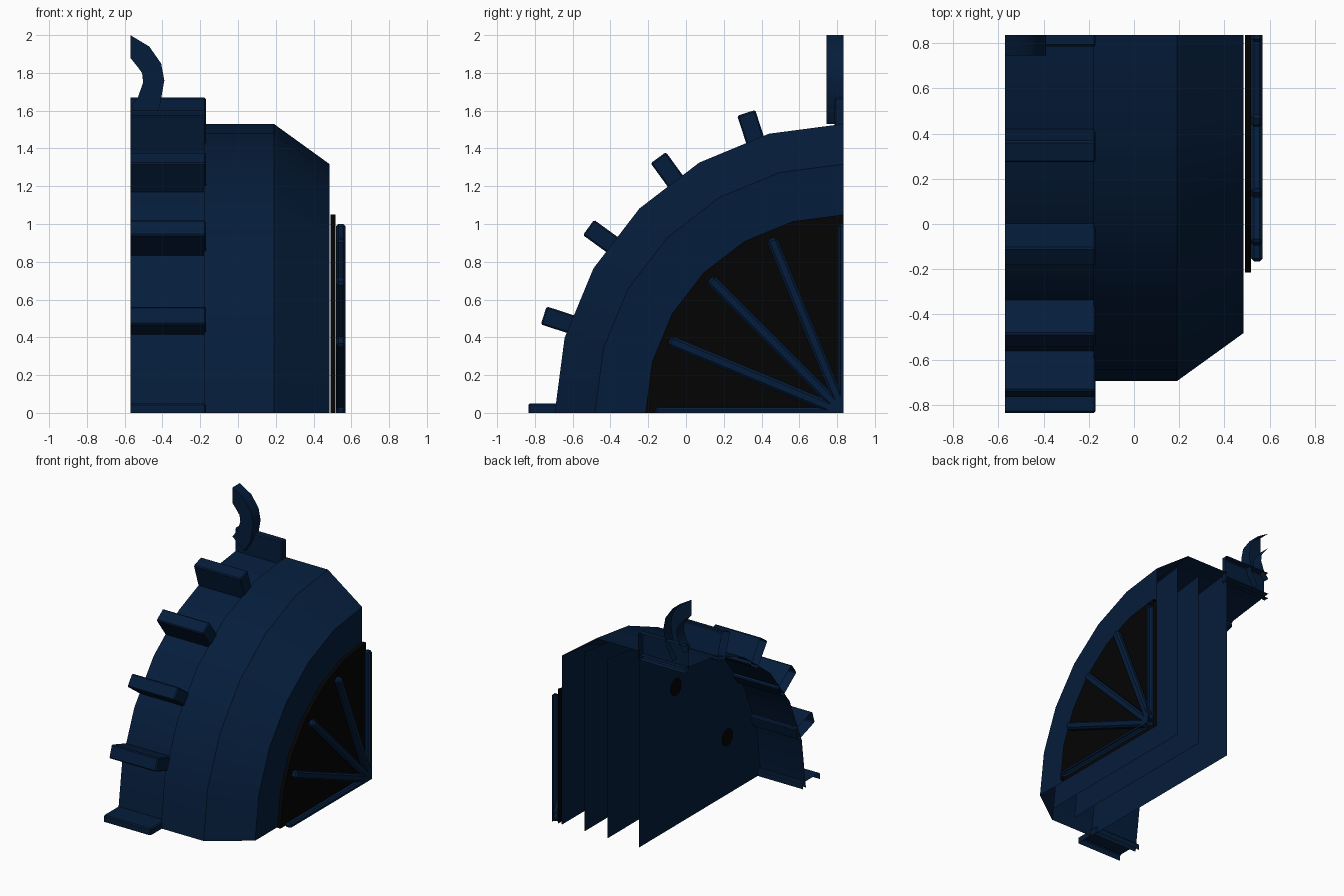
import bpy, bmesh, math
from mathutils import Vector, Matrix

if "Cube" in bpy.data.objects:
    bpy.data.objects.remove(bpy.data.objects["Cube"])

CY = 0.835      # axle runs along x at y = CY, z = 0
X0 = -0.57      # open inner cut


def material(name, rgb):
    m = bpy.data.materials.new(name)
    m.diffuse_color = (*rgb, 1)
    m.use_nodes = True
    m.node_tree.nodes["Principled BSDF"].inputs["Base Color"].default_value = m.diffuse_color
    return m


navy = material("navy", (0.0015, 0.012, 0.043))
black = material("black", (0.001, 0.001, 0.001))


def finish(bm, name, mat):
    """Keep only the open quarter (y < CY, z > 0, x > X0) and make an object."""
    for co, no in (((0, CY, 0), (0, 1, 0)), ((0, 0, 0), (0, 0, -1)), ((X0, 0, 0), (-1, 0, 0))):
        bmesh.ops.bisect_plane(bm, geom=bm.verts[:] + bm.edges[:] + bm.faces[:], dist=1e-5,
                               plane_co=co, plane_no=no, clear_outer=True)
    me = bpy.data.meshes.new(name)
    for f in bm.faces:
        f.smooth = True
    bm.to_mesh(me)
    bm.free()
    me.set_sharp_from_angle(angle=math.radians(28))
    me.materials.append(mat)
    ob = bpy.data.objects.new(name, me)
    bpy.context.collection.objects.link(ob)
    return ob


def at(x, r, deg):
    a = math.radians(deg)
    return Vector((x, CY - r * math.cos(a), r * math.sin(a)))


def revolve(name, profile, mat):
    """Quarter turn of (x, radius) points in six facets; radius 0 closes a disc."""
    bm = bmesh.new()
    rings = [[bm.verts.new(at(x, r, 15 * i)) for i in range(7)] for x, r in profile]
    for a, b in zip(rings, rings[1:]):
        for i in range(6):
            bm.faces.new((a[i], a[i + 1], b[i + 1], b[i]))
    bmesh.ops.remove_doubles(bm, verts=bm.verts[:], dist=1e-5)
    bmesh.ops.recalc_face_normals(bm, faces=bm.faces[:])
    return finish(bm, name, mat)


def radial_bar(name, x1, x2, r1, r2, half, deg, bevel):
    """Bevelled bar pointing outward from the axle at an angle."""
    bm = bmesh.new()
    bmesh.ops.create_cube(bm, size=1)
    bmesh.ops.scale(bm, vec=(x2 - x1, r2 - r1, 2 * half), verts=bm.verts)
    bmesh.ops.bevel(bm, geom=bm.edges[:], offset=bevel, segments=1, affect='EDGES')
    bmesh.ops.translate(bm, vec=((x1 + x2) / 2, -(r1 + r2) / 2, 0), verts=bm.verts)
    turn = Matrix.Rotation(math.radians(-deg), 4, 'X')
    bmesh.ops.transform(bm, matrix=Matrix.Translation((0, CY, 0)) @ turn, verts=bm.verts)
    return finish(bm, name, navy)


# Housing shell with tapered end, recessed rear band, and inner partition plates
revolve("housing", [(-0.18, 0), (-0.18, 1.53), (0.19, 1.53), (0.485, 1.317), (0.485, 0)], navy)
revolve("rear_band", [(X0, 1.497), (-0.18, 1.497)], navy)
for n, x in enumerate((0.09, 0.29)):
    revolve(f"inner_plate_{n + 1}", [(x, 1.40), (x, 0)], navy)

# Dark end disc with radial spokes
revolve("grille_disc", [(0.49, 0), (0.49, 1.05), (0.517, 1.05), (0.517, 0)], black)
for n in range(5):
    radial_bar(f"spoke_{n + 1}", 0.518, 0.569, -0.02, 1.0, 0.029, 22.5 * n, 0.013)

# Cooling fins around the rear band
for n in range(6):
    radial_bar(f"fin_{n + 1}", X0 - 0.2, -0.17, 1.46, 1.67, 0.05, 18 * n, 0.008)

# Dark holes in the back plate
for n, deg in enumerate((22.5, 67.5)):
    bm = bmesh.new()
    bmesh.ops.create_cone(bm, cap_ends=True, segments=12, radius1=0.065, radius2=0.065, depth=0.008)
    bmesh.ops.rotate(bm, matrix=Matrix.Rotation(math.pi / 2, 3, 'Y'), verts=bm.verts)
    bmesh.ops.translate(bm, vec=at(-0.185, 1.17, deg), verts=bm.verts)
    finish(bm, f"bolt_hole_{n + 1}", black)

# Lifting eye: flat-sided band swept along a half loop
outer = [(-0.66, 2.0), (-0.57, 2.0), (-0.47, 1.94), (-0.407, 1.85), (-0.39, 1.76), (-0.415, 1.62), (-0.47, 1.53)]
inner = [(-0.66, 1.88), (-0.57, 1.88), (-0.53, 1.83), (-0.508, 1.80), (-0.502, 1.75), (-0.53, 1.67), (-0.57, 1.62)]
bm = bmesh.new()
rings = [[bm.verts.new((x, CY + s * 0.09, z)) for (x, z), s in ((o, -1), (o, 1), (i, 1), (i, -1))]
         for o, i in zip(outer, inner)]
for a, b in zip(rings, rings[1:]):
    for k in range(4):
        bm.faces.new((a[k], a[(k + 1) % 4], b[(k + 1) % 4], b[k]))
bmesh.ops.recalc_face_normals(bm, faces=bm.faces[:])
finish(bm, "lifting_eye", navy)
